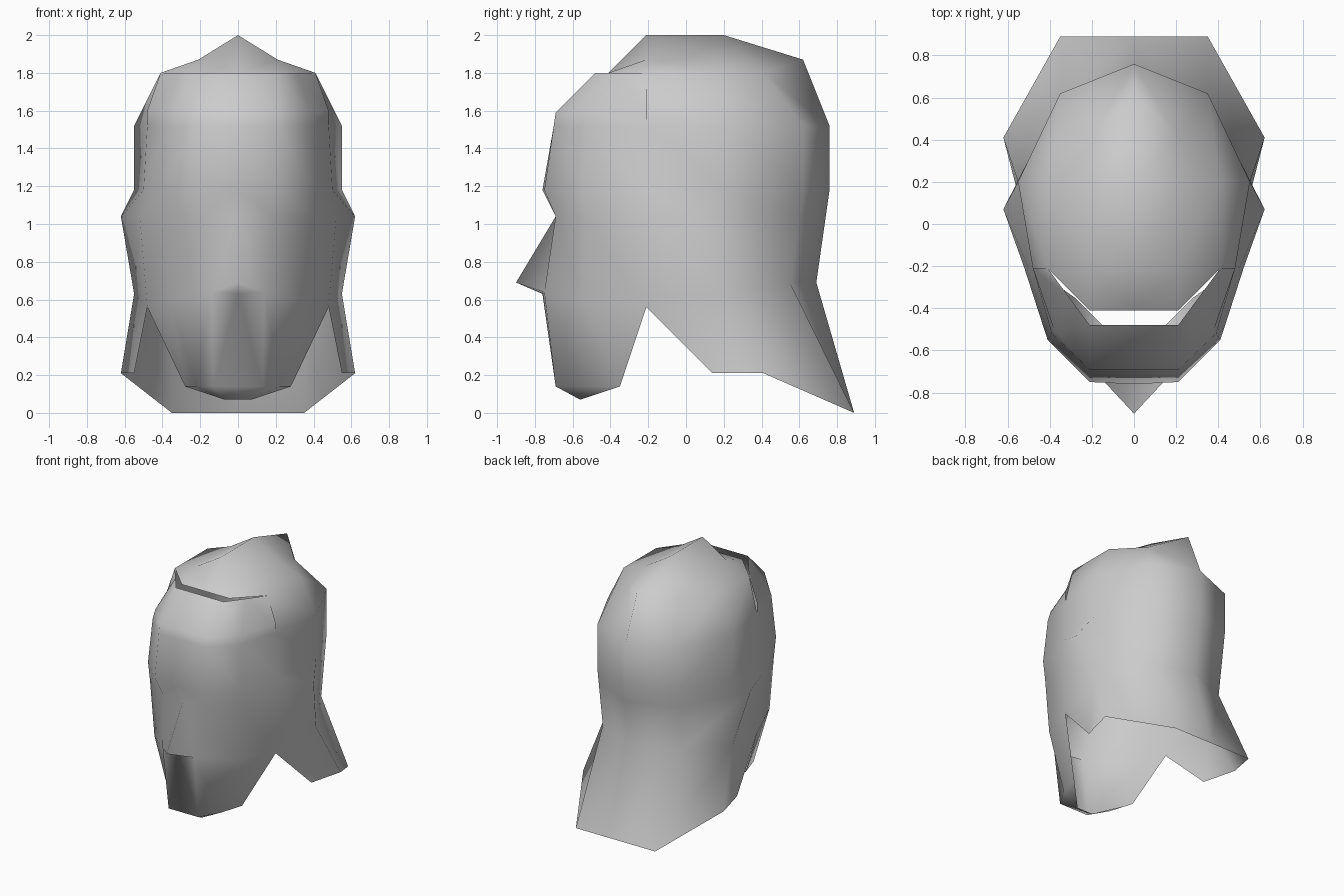
import bpy
import bmesh

cube = bpy.data.objects.get("Cube")
if cube:
    bpy.data.objects.remove(cube)

mat = bpy.data.materials.new("plain grey")
mat.use_nodes = True
grey = (0.6, 0.6, 0.6, 1)
mat.diffuse_color = grey
mat.node_tree.nodes["Principled BSDF"].inputs["Base Color"].default_value = grey


def add_patch(bm, rows):
    """Skin rows of points with quads; repeated points give triangles."""
    made = {}

    def vert(p):
        if p not in made:
            made[p] = bm.verts.new(p)
        return made[p]

    for upper, lower in zip(rows, rows[1:]):
        for i in range(len(upper) - 1):
            corners = [upper[i], lower[i], lower[i + 1], upper[i + 1]]
            loop = [vert(p) for p in dict.fromkeys(corners)]
            if len(loop) > 2:
                bm.faces.new(loop)


# Shared corner points of the half model
temple_top = (.41, -.21, 1.8)
temple = (.48, -.21, 1.52)
temple_low = (.5, -.21, 1.18)
cheek = (.52, -.21, 1.04)
jaw = (.48, -.21, .56)
crown_side = (.41, .2, 1.8)
crown_rear = (.21, .41, 1.8)
crown_back = (0, .62, 1.87)

# Face from forehead to chin, middle to temple
nostril, mouth_side = (.14, -.75, .64), (.36, -.54, .6)
chin_tip, chin_side = (.07, -.56, .07), (.28, -.35, .14)
face = [
    [(0, -.48, 1.8), (.21, -.48, 1.8), (.31, -.345, 1.8), temple_top],
    [(0, -.69, 1.59), (.21, -.69, 1.59), (.38, -.5, 1.59), (.48, -.21, 1.6)],
    [(0, -.7, 1.52), (.21, -.7, 1.52), (.39, -.52, 1.52), temple],
    [(0, -.76, 1.18), (.21, -.75, 1.18), (.41, -.55, 1.18), temple_low],
    [(0, -.69, 1.04), (.18, -.69, 1.04), (.4, -.54, 1.04), cheek],
    [(0, -.9, .69), nostril, mouth_side, jaw],
    [(0, -.76, .63), nostril, mouth_side, jaw],
    [(0, -.69, .14), (.13, -.69, .14), (.22, -.54, .14), chin_side],
    [(0, -.56, .07), chin_tip, chin_tip, chin_tip],
]

# Sides and back, temple to middle, ending in the neck flap
neck_side, neck_back = (.55, .2, .63), (.35, .55, .69)
flap_front, flap_side = (.55, .14, .21), (.62, .41, .21)
back = [
    [temple_top, crown_side, crown_rear, crown_back],
    [temple, (.55, .2, 1.52), (.35, .62, 1.52), (0, .76, 1.52)],
    [temple_low, (.55, .2, 1.18), (.35, .62, 1.18), (0, .76, 1.18)],
    [cheek, (.62, .07, 1.04), (.35, .6, 1.04), (0, .74, 1.04)],
    [jaw, neck_side, neck_back, (0, .69, .69)],
]
flap = [
    [jaw, neck_side, neck_side, neck_back, (0, .69, .69)],
    [jaw, flap_front, flap_side, (.35, .89, 0), (0, .89, 0)],
]

# Ridged crown, front edge to back
brim = (.21, -.41, 1.8)
crown = [
    [(0, -.41, 1.8), brim, brim],
    [(0, -.21, 2), (.21, -.21, 1.87), temple_top],
    [(0, .2, 2), (.21, .2, 1.87), crown_side],
    [crown_back, crown_rear, crown_side],
]

bm = bmesh.new()
for patch in (face, back, flap, crown):
    add_patch(bm, patch)
bmesh.ops.remove_doubles(bm, verts=bm.verts, dist=.002)
bmesh.ops.recalc_face_normals(bm, faces=bm.faces)
# Keep the shell facing outward
probe = min(bm.faces, key=lambda f: f.calc_center_median().y)
if probe.normal.y > 0:
    bmesh.ops.reverse_faces(bm, faces=bm.faces)
for f in bm.faces:
    f.smooth = True

mesh = bpy.data.meshes.new("head_shell")
bm.to_mesh(mesh)
bm.free()
mesh.materials.append(mat)
head = bpy.data.objects.new("head_shell", mesh)
bpy.context.collection.objects.link(head)
mirror = head.modifiers.new("mirror halves", 'MIRROR')
mirror.merge_threshold = .002
